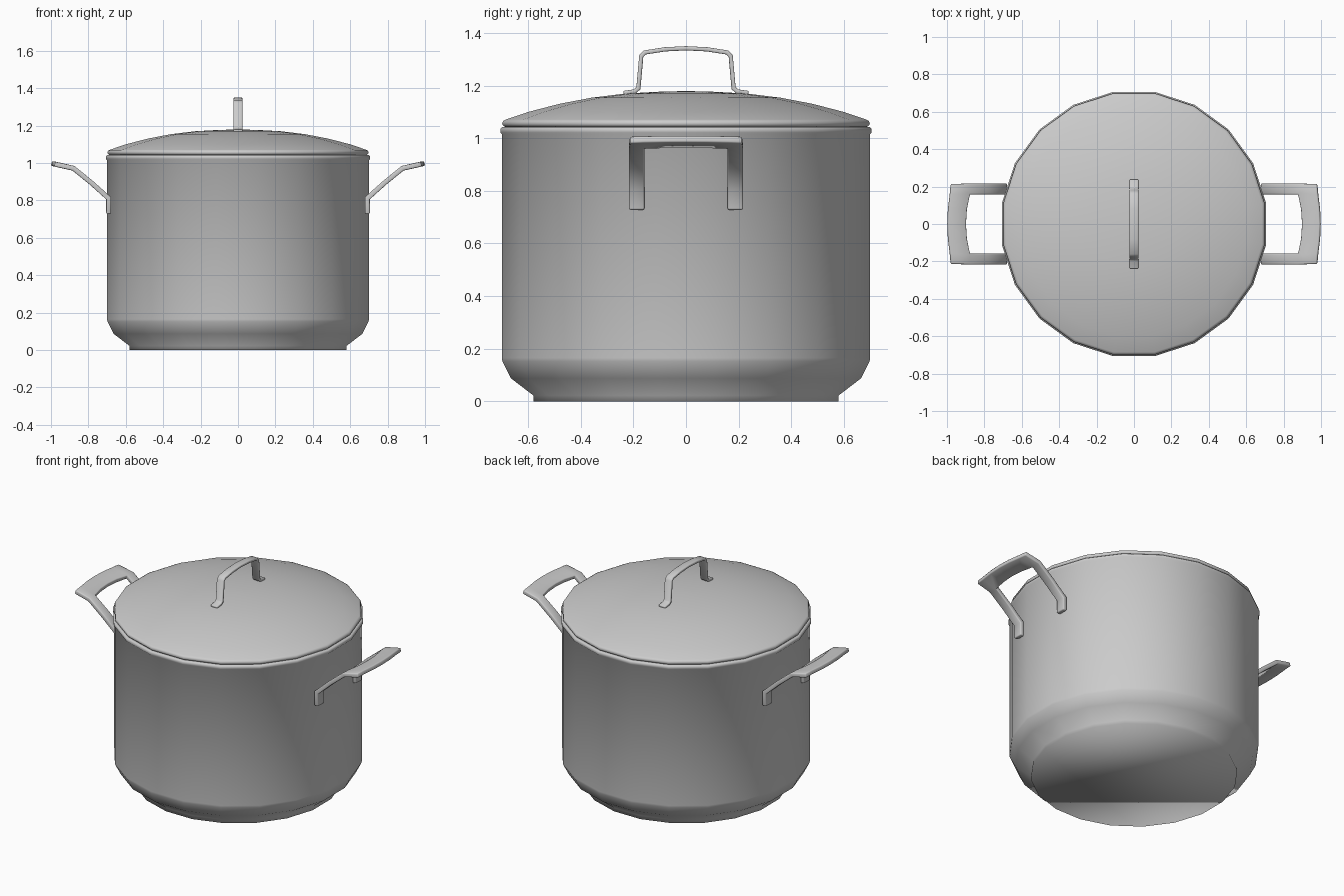
import bpy, bmesh, math

if "Cube" in bpy.data.objects:
    bpy.data.objects.remove(bpy.data.objects["Cube"], do_unlink=True)

SIDES = 20
steel = bpy.data.materials.new("brushed steel grey")
steel.use_nodes = True
grey = (0.6, 0.6, 0.6, 1)
steel.diffuse_color = grey
steel.node_tree.nodes["Principled BSDF"].inputs["Base Color"].default_value = grey


def finish(name, bm, angle):
    bmesh.ops.recalc_face_normals(bm, faces=bm.faces)
    mesh = bpy.data.meshes.new(name)
    bm.to_mesh(mesh)
    bm.free()
    obj = bpy.data.objects.new(name, mesh)
    bpy.context.collection.objects.link(obj)
    mesh.materials.append(steel)
    bpy.ops.object.select_all(action="DESELECT")
    obj.select_set(True)
    bpy.context.view_layer.objects.active = obj
    bpy.ops.object.shade_smooth_by_angle(angle=math.radians(angle))
    return obj


def lathe(name, profile, angle):
    """Turn (half width, z) points into a closed 20-sided shape."""
    bm = bmesh.new()
    rings = []
    for half, z in profile:
        r = half / math.cos(math.pi / SIDES)
        rings.append([bm.verts.new((r * math.cos(a), r * math.sin(a), z))
                      for a in (math.tau * (k + 0.5) / SIDES for k in range(SIDES))])
    for low, high in zip(rings, rings[1:]):
        for k in range(SIDES):
            n = (k + 1) % SIDES
            bm.faces.new((low[k], low[n], high[n], high[k]))
    bm.faces.new(rings[0])
    bm.faces.new(rings[-1])
    return finish(name, bm, angle)


def thicken(obj, depth, offset, bevel):
    solid = obj.modifiers.new("Thickness", "SOLIDIFY")
    solid.thickness = depth
    solid.offset = offset
    solid.use_even_offset = True
    edge = obj.modifiers.new("Soft edges", "BEVEL")
    edge.width = bevel
    edge.segments = 2
    edge.limit_method = "ANGLE"
    edge.angle_limit = math.radians(50)


# Pot: stepped base, chamfered lower wall, rolled rim, hollow inside
lathe("pot_body", [
    (0.58, 0), (0.58, 0.022), (0.665, 0.087), (0.698, 0.152), (0.7, 0.165),
    (0.7, 1.015), (0.706, 1.022), (0.706, 1.036), (0.7, 1.042),
    (0.685, 1.042), (0.68, 1.03), (0.68, 0.16), (0.57, 0.04)], 100)

# Lid: shallow dome with a thin lip
lathe("lid", [
    (0.66, 1.035), (0.692, 1.045), (0.699, 1.054), (0.695, 1.066), (0.685, 1.071),
    (0.6, 1.1), (0.48, 1.131), (0.36, 1.154), (0.23, 1.17), (0.1, 1.177),
    (0.02, 1.179)], 100)

# Lid handle: bent strap with two flat feet
half_path = [(0.238, 1.172), (0.195, 1.178), (0.181, 1.19), (0.17, 1.312),
             (0.157, 1.326), (0.08, 1.338)]
path = [(-y, z) for y, z in half_path] + [(0, 1.342)] + half_path[::-1]
bm = bmesh.new()
rows = [[bm.verts.new((x, y, z)) for x in (-0.024, 0.024)] for y, z in path]
for a, b in zip(rows, rows[1:]):
    bm.faces.new((a[0], a[1], b[1], b[0]))
thicken(finish("lid_handle", bm, 50), 0.016, 0, 0.005)


# Side handles: two bent legs joined by a bowed flat grip
def side_handle(name, side):
    bm = bmesh.new()

    def point(x, y, z):
        return bm.verts.new((side * x, y, z))

    leg = [(0.692, 0.728), (0.692, 0.812), (0.785, 0.895), (0.88, 0.972)]
    ends = []
    for s in (-1, 1):
        rows = [[point(x, s * y, z) for y in (0.158, 0.217)] for x, z in leg]
        for a, b in zip(rows, rows[1:]):
            bm.faces.new((a[0], a[1], b[1], b[0]))
        corner_in = point(0.984, s * 0.158, 0.996)
        corner_out = point(0.979, s * 0.213, 0.994)
        bm.faces.new((rows[-1][0], rows[-1][1], corner_out, corner_in))
        ends.append((rows[-1][0], corner_in))
    bars = [ends[0]]
    for y in (-0.08, 0, 0.08):
        bow = 1 - (y / 0.158) ** 2
        bars.append((point(0.88 + 0.02 * bow, y, 0.972 + 0.004 * bow),
                     point(0.984 + 0.013 * bow, y, 0.996 + 0.002 * bow)))
    bars.append(ends[1])
    for a, b in zip(bars, bars[1:]):
        bm.faces.new((a[0], a[1], b[1], b[0]))
    thicken(finish(name, bm, 35), 0.026, 0, 0.006)


side_handle("left_handle", 1)
side_handle("right_handle", -1)
